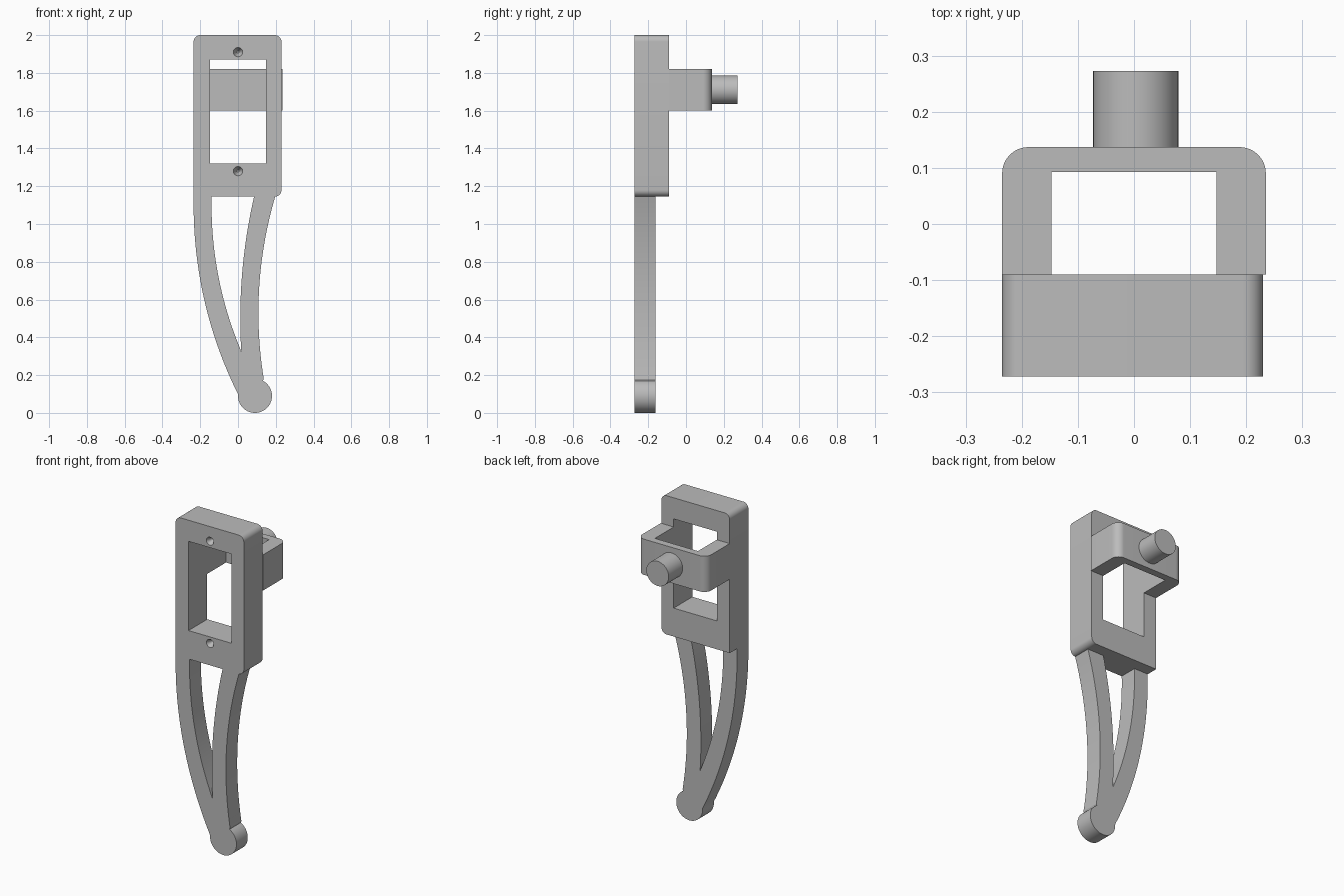
import bpy, bmesh
from math import cos, sin, pi, radians, sqrt
from mathutils import Matrix

if "Cube" in bpy.data.objects:
    bpy.data.objects.remove(bpy.data.objects["Cube"])

grey = bpy.data.materials.new("plain grey")
grey.use_nodes = True
grey.diffuse_color = (0.5, 0.5, 0.5, 1)
grey.node_tree.nodes["Principled BSDF"].inputs["Base Color"].default_value = (0.5, 0.5, 0.5, 1)


def finish(name, bm):
    bmesh.ops.recalc_face_normals(bm, faces=bm.faces)
    mesh = bpy.data.meshes.new(name)
    bm.to_mesh(mesh)
    bm.free()
    mesh.materials.append(grey)
    obj = bpy.data.objects.new(name, mesh)
    bpy.context.collection.objects.link(obj)
    return obj


def prism(name, outline, low, high, axis):
    """Extrude a 2D outline along Y (outline in x, z) or Z (outline in x, y)."""
    place = (lambda a, b, t: (a, t, b)) if axis == "Y" else (lambda a, b, t: (a, b, t))
    bm = bmesh.new()
    face = bm.faces.new([bm.verts.new(place(a, b, low)) for a, b in outline])
    moved = bmesh.ops.extrude_face_region(bm, geom=[face], use_keep_orig=True)["geom"]
    for v in moved:
        if isinstance(v, bmesh.types.BMVert):
            v.co["XYZ".index(axis)] = high
    return finish(name, bm)


def cylinder(name, centre, r1, r2, depth):
    """Cylinder or cone lying along Y."""
    bm = bmesh.new()
    bmesh.ops.create_cone(bm, cap_ends=True, segments=48, radius1=r1, radius2=r2, depth=depth,
                          matrix=Matrix.Translation(centre) @ Matrix.Rotation(-pi / 2, 4, "X"))
    return finish(name, bm)


def arc(cx, cy, r, start, end, steps):
    angles = [radians(start + (end - start) * i / steps) for i in range(steps + 1)]
    return [(cx + r * cos(a), cy + r * sin(a)) for a in angles]


def rounded_rect(x0, x1, y0, y1, radii):
    """Radii run from the upper right corner counter-clockwise."""
    points = []
    corners = [(x1, y1, -1, -1), (x0, y1, 1, -1), (x0, y0, 1, 1), (x1, y0, -1, 1)]
    for i, ((x, y, sx, sy), r) in enumerate(zip(corners, radii)):
        points += arc(x + sx * r, y + sy * r, r, 90 * i, 90 * i + 90, 10) if r else [(x, y)]
    return points


def bow(x, z_mid, radius, z_from, z_to, steps=28):
    """Shallow arc whose leftmost point is (x, z_mid)."""
    zs = [z_from + (z_to - z_from) * i / steps for i in range(steps + 1)]
    return [(x + radius - sqrt(radius ** 2 - min(0, z - z_mid) ** 2 - max(0, z - z_mid) ** 2), z)
            for z in zs]


def cut(obj, cutters):
    for c in cutters:
        mod = obj.modifiers.new("cut", "BOOLEAN")
        mod.operation, mod.solver, mod.object = "DIFFERENCE", "EXACT", c
    bpy.context.view_layer.update()
    result = bpy.data.meshes.new_from_object(obj.evaluated_get(bpy.context.evaluated_depsgraph_get()))
    obj.modifiers.clear()
    obj.data = result
    for c in cutters:
        bpy.data.objects.remove(c)


HALF, FRONT, FRAME_BACK = 0.235, -0.272, -0.09
BASE = 1.145

# Upright frame with window and two screw dimples
frame = prism("frame", rounded_rect(-HALF, HALF - 0.005, BASE, 2, (0.035, 0.035, 0, 0.035)),
              FRONT, FRAME_BACK, "Y")
window = prism("window_cutter", rounded_rect(-0.147, 0.147, 1.32, 1.87, (0, 0, 0, 0)), -0.5, 0.05, "Y")
dimples = [cylinder("dimple_cutter", (0, FRONT + 0.01, z), 0.034, 0.006, 0.06) for z in (1.91, 1.28)]
cut(frame, [window] + dimples)

# Rear yoke: a U with rounded back corners
yoke_outline = ([(HALF, FRAME_BACK)] + arc(HALF - 0.047, 0.09, 0.047, 0, 90, 12)
                + arc(-HALF + 0.047, 0.09, 0.047, 90, 180, 12)
                + [(-HALF, FRAME_BACK), (-0.147, FRAME_BACK), (-0.147, 0.093),
                   (0.147, 0.093), (0.147, FRAME_BACK)])
yoke = prism("yoke", yoke_outline, 1.6, 1.82, "Z")

# Pin behind the yoke
pin = cylinder("pin", (0.003, 0.204, 1.71), 0.076, 0.076, 0.138)

# Forked leg with rounded toe
leg_outline = ([(-HALF, BASE)] + bow(-HALF, 1.1, 2.25, 1.1, 0.1)
               + arc(0.09, 0.09, 0.09, 185, 422, 36)
               + bow(0.108, 0.53, 2.17, 0.18, BASE)
               + bow(0.012, 0.5, 2.88, BASE, 0.325)
               + bow(-0.14, 1.1, 1.98, 0.335, BASE))
leg = prism("forked_leg", leg_outline, FRONT, -0.162, "Y")

# Smooth curved faces, keep hard edges
bpy.ops.object.select_all(action="DESELECT")
for part in (frame, yoke, pin, leg):
    part.select_set(True)
bpy.context.view_layer.objects.active = frame
bpy.ops.object.shade_smooth_by_angle(angle=radians(30))
